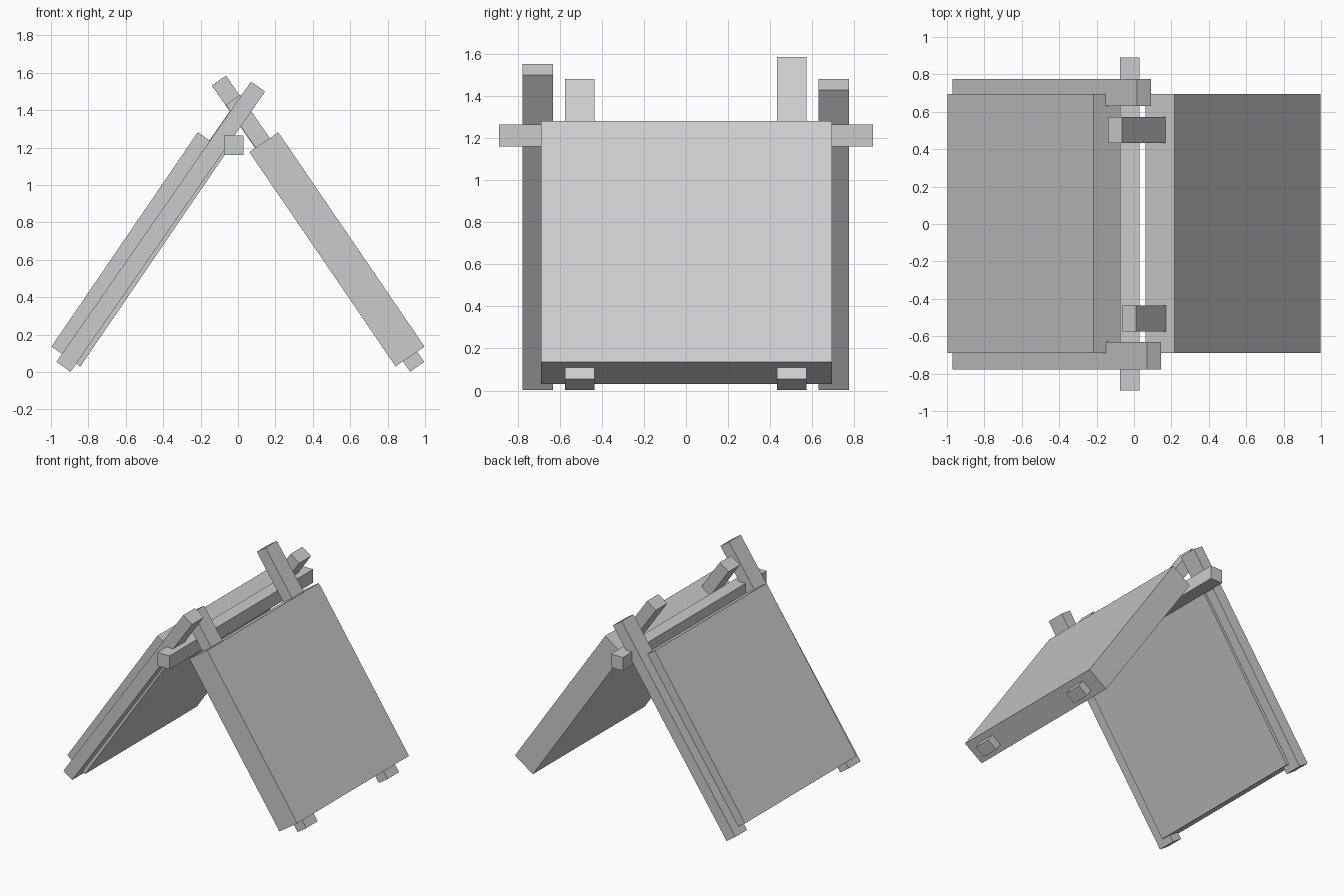
import bpy
import math
from mathutils import Vector

if "Cube" in bpy.data.objects:
    bpy.data.objects.remove(bpy.data.objects["Cube"], do_unlink=True)

GREY = (0.6, 0.6, 0.6, 1.0)
mat = bpy.data.materials.new("light grey")
mat.use_nodes = True
mat.diffuse_color = GREY
mat.node_tree.nodes["Principled BSDF"].inputs["Base Color"].default_value = GREY


def slab(name, foot, head, thickness, y0, y1):
    """Box running from foot to head in the xz plane, spanning y0 to y1."""
    a, b = Vector(foot), Vector(head)
    mid, run = (a + b) / 2, b - a
    bpy.ops.mesh.primitive_cube_add(size=1, location=(mid.x, (y0 + y1) / 2, mid.y))
    ob = bpy.context.object
    ob.name = name
    ob.scale = (thickness, y1 - y0, run.length)
    ob.rotation_euler.y = math.atan2(run.x, run.y)
    bpy.ops.object.transform_apply(location=False, rotation=True, scale=True)
    ob.data.materials.append(mat)
    return ob


# Two leaning panels
for side, s in (("left", 1), ("right", -1)):
    slab(side + "_panel", (s * 0.92, 0.083), (s * 0.138, 1.229), 0.187, -0.69, 0.694)

# Legs crossing at the top, each pair with one longer leg
slab("right_front_leg", (-0.933, 0.028), (0.107, 1.526), 0.092, -0.777, -0.632)
slab("right_back_leg", (-0.933, 0.028), (0.053, 1.455), 0.092, 0.63, 0.775)
slab("left_front_leg", (0.958, 0.028), (-0.027, 1.455), 0.092, -0.575, -0.435)
slab("left_back_leg", (0.958, 0.028), (-0.102, 1.558), 0.092, 0.432, 0.573)

# Ridge beam under the crossing
slab("ridge_beam", (-0.023, 1.16), (-0.023, 1.265), 0.104, -0.89, 0.89)
